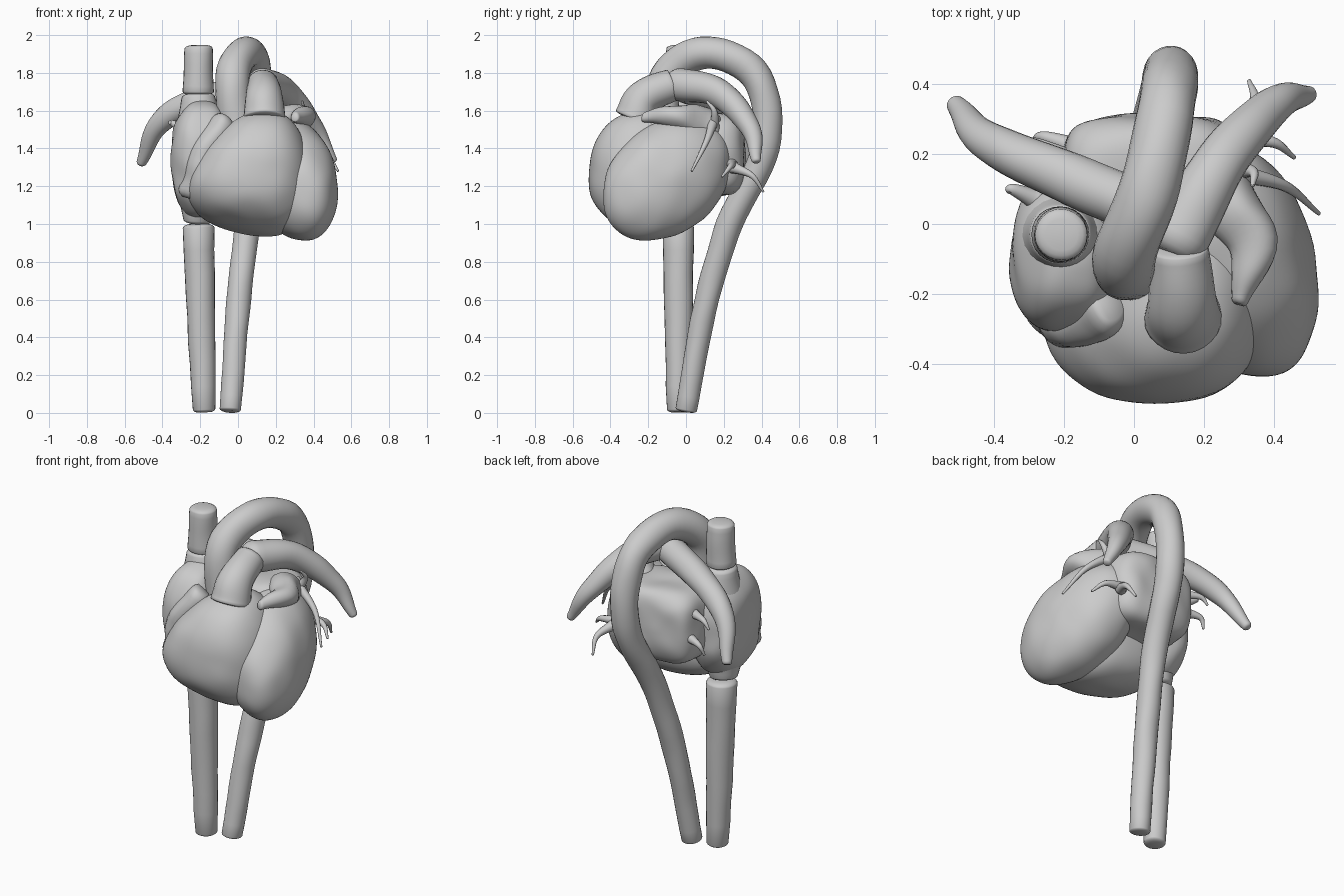
import bpy, bmesh, math
from mathutils import Vector, noise

if "Cube" in bpy.data.objects:
    bpy.data.objects.remove(bpy.data.objects["Cube"], do_unlink=True)

material = bpy.data.materials.new("plain grey")
material.use_nodes = True
grey = (.6, .6, .6, 1)
material.diffuse_color = grey
material.node_tree.nodes["Principled BSDF"].inputs["Base Color"].default_value = grey


def finish(name, bm, rough):
    """Roughen the surface slightly and turn it into a smooth object."""
    for vert in bm.verts:
        vert.co += noise.noise_vector(vert.co * 7) * rough
    bmesh.ops.recalc_face_normals(bm, faces=bm.faces)
    mesh = bpy.data.meshes.new(name)
    bm.to_mesh(mesh)
    bm.free()
    mesh.materials.append(material)
    for face in mesh.polygons:
        face.use_smooth = True
    bpy.context.collection.objects.link(bpy.data.objects.new(name, mesh))


def chamber(name, centre, size, power, taper=0, lean=0, yaw=0, slope=(0, 0), rough=.006):
    """Rounded box or egg: narrows and leans with height, skews and slopes sideways."""
    bm = bmesh.new()
    bmesh.ops.create_icosphere(bm, subdivisions=5, radius=1)
    centre = Vector(centre)
    for vert in bm.verts:
        norm = sum(abs(value) ** power for value in vert.co) ** (1 / power)
        u, v, w = vert.co / norm
        tilt = slope[0] * u + slope[1] * v
        # The base of a tapered chamber slopes; its top stays level
        if taper:
            tilt *= (1 - w) / 2
        vert.co = centre + Vector((size[0] * u * (1 - taper * w) + lean * w + yaw * v,
                                   size[1] * v * (1 - taper * w / 2),
                                   size[2] * w + tilt))
    finish(name, bm, rough)


def spline(points, steps):
    """Catmull-Rom curve through the given points."""
    pts = [Vector(p) for p in points]
    pts = [pts[0] * 2 - pts[1]] + pts + [pts[-1] * 2 - pts[-2]]
    curve = []
    for a, b, c, d in zip(pts, pts[1:], pts[2:], pts[3:]):
        for step in range(steps):
            t = step / steps
            curve.append(b + ((c - a) * t + (a * 2 - b * 5 + c * 4 - d) * t ** 2
                              + (b * 3 - a - c * 3 + d) * t ** 3) / 2)
    return curve + [pts[-2]]


def vessel(name, points, start, end, ease=1, cap=.3, sides=24, rough=.005):
    """Tube along a curve whose radius eases from start to end, ends rounded."""
    path = spline(points, 8)
    last = len(path) - 1
    bm = bmesh.new()
    rings = []
    side = (path[1] - path[0]).orthogonal()
    for i, point in enumerate(path):
        along = (path[min(i + 1, last)] - path[max(i - 1, 0)]).normalized()
        side = (side - along * side.dot(along)).normalized()
        across = along.cross(side)
        radius = start + (end - start) * (i / last) ** ease
        # End rings curl inward, the rest are plain circles
        bends = {0: (-.9, -.6, -.3, 0), last: (0, .3, .6, .9)}.get(i, (0,))
        for bend in bends:
            middle = point + along * radius * cap * math.sin(bend)
            ring = []
            for j in range(sides):
                angle = math.tau * j / sides
                spoke = side * math.cos(angle) + across * math.sin(angle)
                ring.append(bm.verts.new(middle + spoke * radius * math.cos(bend)))
            rings.append(ring)
    for low, high in zip(rings, rings[1:]):
        for j in range(sides):
            bm.faces.new((low[j - 1], low[j], high[j], high[j - 1]))
    bm.faces.new(rings[0])
    bm.faces.new(rings[-1])
    finish(name, bm, rough)


# Ventricles
chamber("right_ventricle", (.08, -.22, 1.28), (.3, .29, .32), 2.4,
        taper=.28, lean=.07, slope=(-.08, -.06))
chamber("left_ventricle", (.3, -.1, 1.24), (.22, .34, .31), 2.1,
        yaw=-.06, slope=(-.04, .09))

# Atria, with the necks that meet the great veins, and their appendages
chamber("right_atrium", (-.19, -.09, 1.34), (.165, .22, .31), 2.4, rough=.012)
vessel("upper_atrium_neck", [(-.2, -.04, 1.45), (-.21, -.03, 1.67)], .14, .088)
vessel("lower_atrium_neck", [(-.2, -.07, 1.2), (-.215, -.05, 1.02)], .13, .075)
chamber("left_atrium", (.05, .11, 1.37), (.26, .2, .22), 4, rough=.012)
vessel("right_appendage", [(-.23, -.25, 1.18), (-.16, -.29, 1.38), (-.09, -.25, 1.52)],
       .08, .065, cap=.8, rough=.02)
vessel("left_appendage", [(.25, .1, 1.52), (.34, -.06, 1.57), (.3, -.21, 1.57)],
       .1, .03, cap=.8, rough=.02)

# Aorta: rises, arches backward and runs down behind the heart
vessel("aorta", [(0, -.13, 1.45), (-.03, -.1, 1.78), (.05, .12, 1.91), (.1, .38, 1.77),
                 (.1, .42, 1.4), (.05, .23, 1), (0, .1, .55), (-.04, 0, .02)],
       .093, .057, ease=1.3)

# Great veins
vessel("inferior_vena_cava", [(-.18, -.04, .02), (-.21, -.04, .98)], .06, .083, ease=.7)
vessel("superior_vena_cava", [(-.21, -.03, 1.7), (-.21, -.03, 1.93)], .083, .074)

# Pulmonary trunk and arteries
vessel("pulmonary_trunk", [(.14, -.27, 1.56), (.14, -.22, 1.67), (.13, -.07, 1.74)],
       .11, .085, cap=.15)
vessel("left_pulmonary_artery", [(.13, -.04, 1.74), (.25, .18, 1.69), (.4, .34, 1.51),
                                 (.5, .37, 1.34)], .088, .025, ease=1.5, cap=.8)
vessel("right_pulmonary_artery", [(.13, 0, 1.72), (-.18, .13, 1.66), (-.41, .23, 1.54),
                                  (-.51, .34, 1.33)], .08, .027, ease=2, cap=.8)

# Pulmonary veins, each bowing outward from an atrium wall to a thin tip
veins = {
    "upper_left_vein": ((.27, .15, 1.56), (.53, .03, 1.28)),
    "upper_left_twig": ((.28, .15, 1.5), (.34, .11, 1.65)),
    "lower_left_vein": ((.27, .24, 1.32), (.46, .19, 1.25)),
    "lower_left_twig": ((.3, .25, 1.3), (.33, .41, 1.17)),
    "upper_right_vein": ((-.17, .18, 1.47), (-.32, .24, 1.43)),
    "lower_right_vein": ((-.17, .22, 1.34), (-.29, .24, 1.27)),
    "side_right_vein": ((-.28, .07, 1.5), (-.36, .09, 1.53)),
}
for name, (root, tip) in veins.items():
    outward = math.copysign(.03, tip[0])
    bend = (Vector(root) + Vector(tip)) / 2 + Vector((outward, .02, .02))
    vessel(name, [root, bend, tip], .035, .006, ease=.6, sides=10, rough=0)
